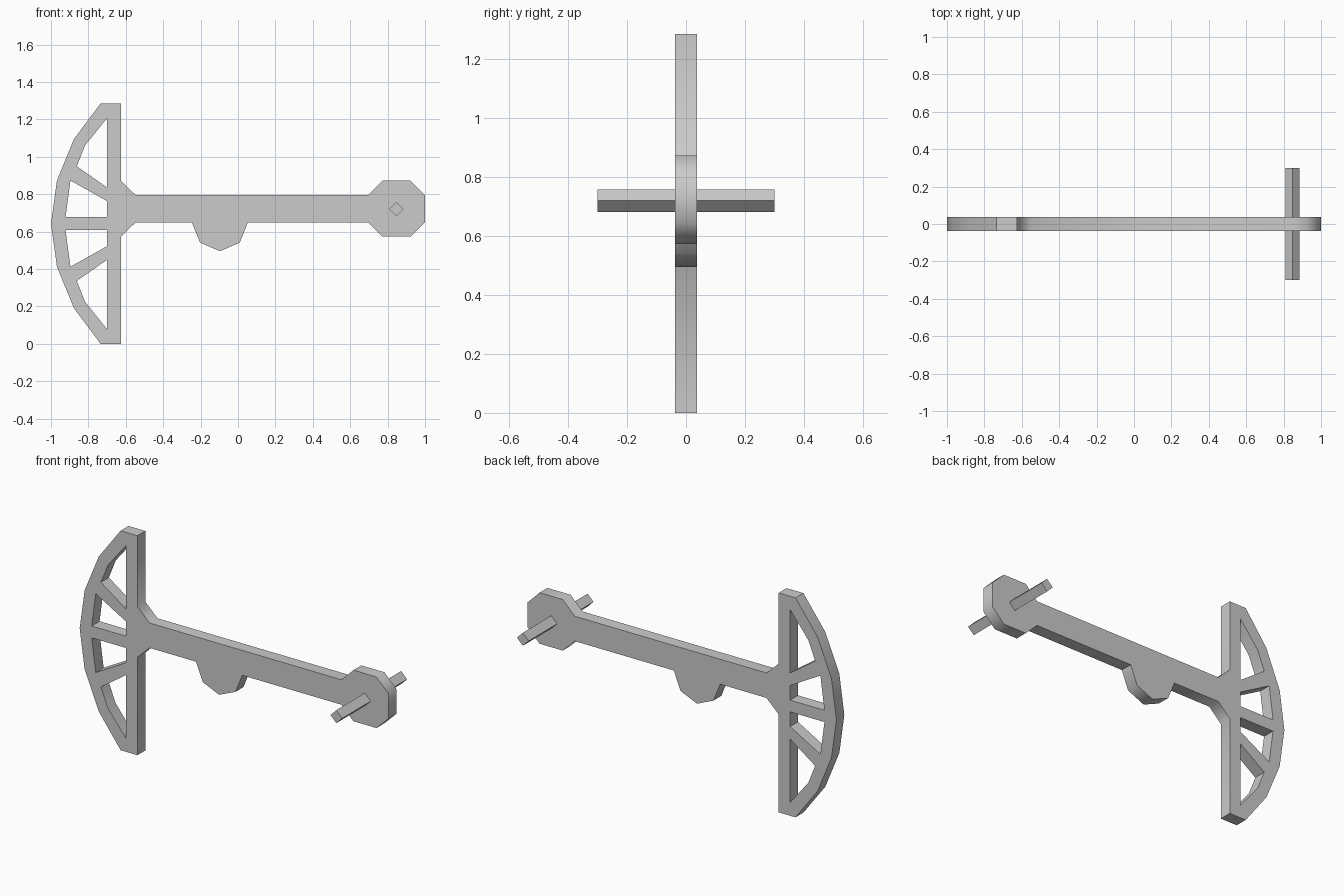
import bpy
import bmesh
from math import radians

if "Cube" in bpy.data.objects:
    bpy.data.objects.remove(bpy.data.objects["Cube"])

MID = 0.6425      # mirror height of the curved end
HALF = 0.0365     # half thickness of the plate


def flip(points):
    """Mirror a profile about the middle height of the curved end."""
    return [(x, 2 * MID - z) for x, z in reversed(points)]


def finish(obj, angle):
    """Weld seams, fix normals and shade."""
    bm = bmesh.new()
    bm.from_mesh(obj.data)
    bmesh.ops.remove_doubles(bm, verts=bm.verts, dist=0.0005)
    bmesh.ops.recalc_face_normals(bm, faces=bm.faces)
    bm.to_mesh(obj.data)
    bm.free()
    if angle:
        bpy.ops.object.shade_smooth_by_angle(angle=radians(angle))
    else:
        bpy.ops.object.shade_flat()


def plate(name, loops, half, angle):
    """Extrude closed x/z loops (inner ones become holes) along y."""
    curve = bpy.data.curves.new(name, 'CURVE')
    curve.dimensions = '2D'
    curve.fill_mode = 'BOTH'
    curve.extrude = half
    for pts in loops:
        s = curve.splines.new('POLY')
        s.points.add(len(pts) - 1)
        for p, (x, z) in zip(s.points, pts):
            p.co = (x, z, 0, 1)
        s.use_cyclic_u = True
    obj = bpy.data.objects.new(name, curve)
    bpy.context.collection.objects.link(obj)
    obj.rotation_euler = (radians(90), 0, 0)
    bpy.ops.object.select_all(action='DESELECT')
    obj.select_set(True)
    bpy.context.view_layer.objects.active = obj
    bpy.ops.object.convert(target='MESH')
    obj = bpy.context.view_layer.objects.active
    bpy.ops.object.transform_apply(location=False, rotation=True, scale=False)
    finish(obj, angle)
    return obj


# Outline: curved end, shaft, octagonal head, lower grip bump
arc_top = [(-0.968, 0.873), (-0.877, 1.095), (-0.735, 1.285), (-0.626, 1.285)]
shaft_top = [(-0.626, 0.871), (-0.547, 0.795), (0.695, 0.795)]
head = [(0.773, 0.872), (0.923, 0.872), (1.0, 0.795),
        (1.0, 0.649), (0.923, 0.573), (0.773, 0.573), (0.695, 0.649)]
bump = [(0.053, 0.649), (0.01, 0.541), (-0.097, 0.495),
        (-0.203, 0.541), (-0.247, 0.649)]
shaft_bottom = [(-0.547, 0.649), (-0.626, 0.573)]
outline = ([(-1.0, MID)] + arc_top + shaft_top + head + bump
           + shaft_bottom + flip(arc_top))

# Openings between the spokes, mirrored top to bottom
tip_hole = [(-0.70, 1.207), (-0.70, 0.836), (-0.862, 0.949), (-0.818, 1.06)]
inner_hole = [(-0.70, 0.763), (-0.70, 0.677), (-0.922, 0.677), (-0.896, 0.873)]
holes = [tip_hole, inner_hole, flip(tip_hole), flip(inner_hole)]

plate("handle_body", [outline] + holes, HALF, 50)

# Diamond-section cross pin through the head
cx, cz, r = 0.847, 0.72, 0.038
plate("cross_pin", [[(cx - r, cz), (cx, cz + r), (cx + r, cz), (cx, cz - r)]], 0.3, 0)
